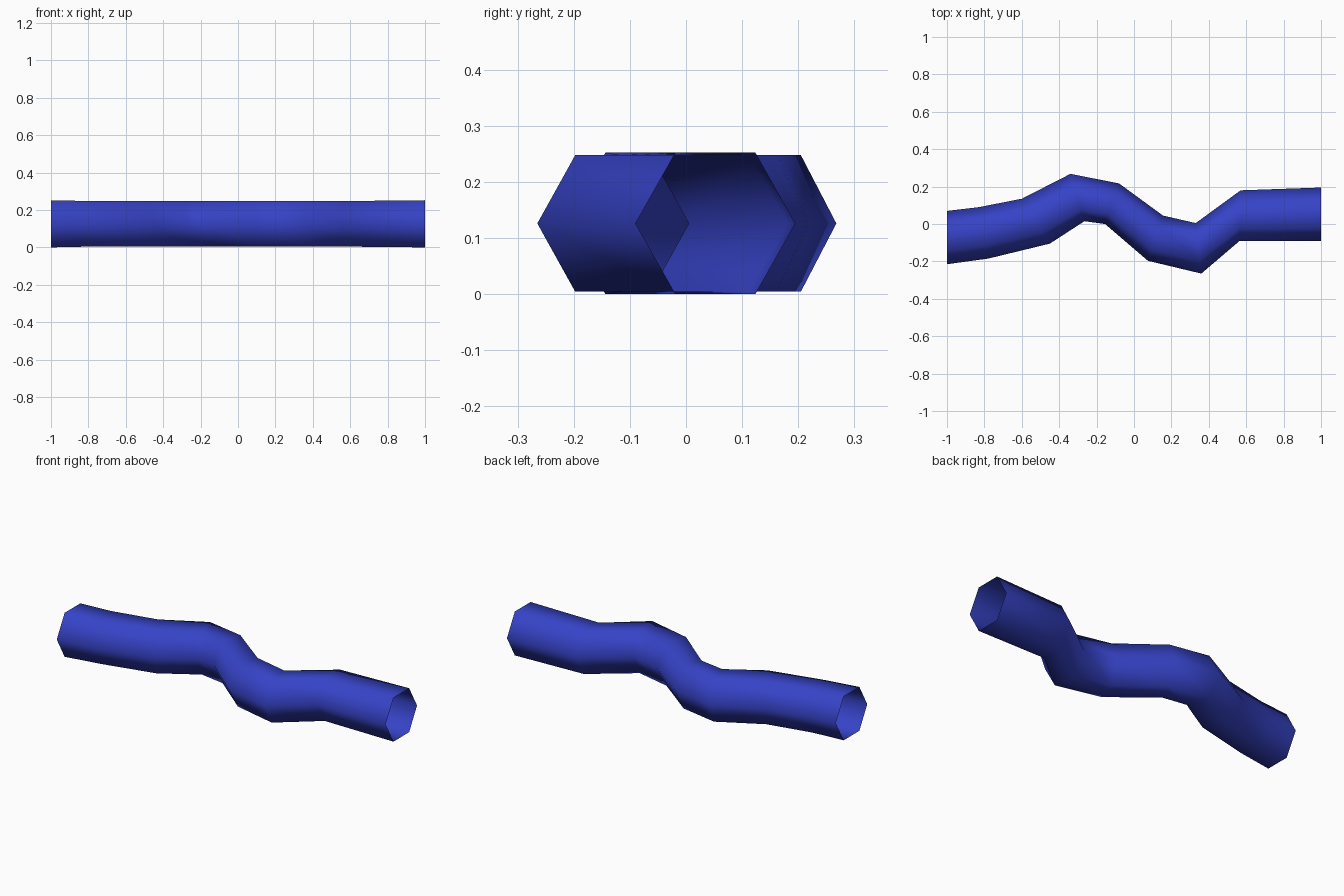
import bpy
import bmesh
from math import cos, sin, pi
from mathutils import Vector

cube = bpy.data.objects.get("Cube")
if cube:
    bpy.data.objects.remove(cube, do_unlink=True)

# Single blue paint
blue = bpy.data.materials.new("blue")
blue.use_nodes = True
colour = (0.036, 0.055, 0.56, 1)
blue.diffuse_color = colour
blue.node_tree.nodes["Principled BSDF"].inputs["Base Color"].default_value = colour

# Mitred joints of the winding pipe: back corner and front corner of each ring
back = [(-1, 0.07), (-0.83, 0.09), (-0.60, 0.135), (-0.34, 0.268), (-0.08, 0.217),
        (0.155, 0.045), (0.33, 0.005), (0.57, 0.18), (1, 0.195)]
front = [(-1, -0.215), (-0.78, -0.185), (-0.45, -0.105), (-0.265, 0.015), (-0.155, 0.0),
         (0.075, -0.197), (0.36, -0.265), (0.565, -0.09), (1, -0.09)]
SIDES = 6
MID_Z = 0.126
END_RADIUS, BEND_RADIUS = 0.1455, 0.1405

# Open six-sided tube, one ring per joint
bm = bmesh.new()
rings = []
for i, (b, f) in enumerate(zip(back, front)):
    b, f = Vector((*b, MID_Z)), Vector((*f, MID_Z))
    centre, half = (b + f) / 2, (b - f) / 2
    radius = END_RADIUS if i in (0, len(back) - 1) else BEND_RADIUS
    up = Vector((0, 0, radius))
    angles = [2 * pi * k / SIDES for k in range(SIDES)]
    rings.append([bm.verts.new(centre + half * cos(a) + up * sin(a)) for a in angles])

for r0, r1 in zip(rings, rings[1:]):
    for k in range(SIDES):
        n = (k + 1) % SIDES
        face = bm.faces.new((r0[k], r0[n], r1[n], r1[k]))
        face.smooth = True
bmesh.ops.recalc_face_normals(bm, faces=bm.faces)

# Make sure the outside of the tube faces outward
bm.normal_update()
top = max(bm.faces, key=lambda f: f.calc_center_median().z)
if top.normal.z < 0:
    bmesh.ops.reverse_faces(bm, faces=bm.faces)

mesh = bpy.data.meshes.new("winding_pipe")
bm.to_mesh(mesh)
bm.free()
mesh.materials.append(blue)
pipe = bpy.data.objects.new("winding_pipe", mesh)
bpy.context.collection.objects.link(pipe)
